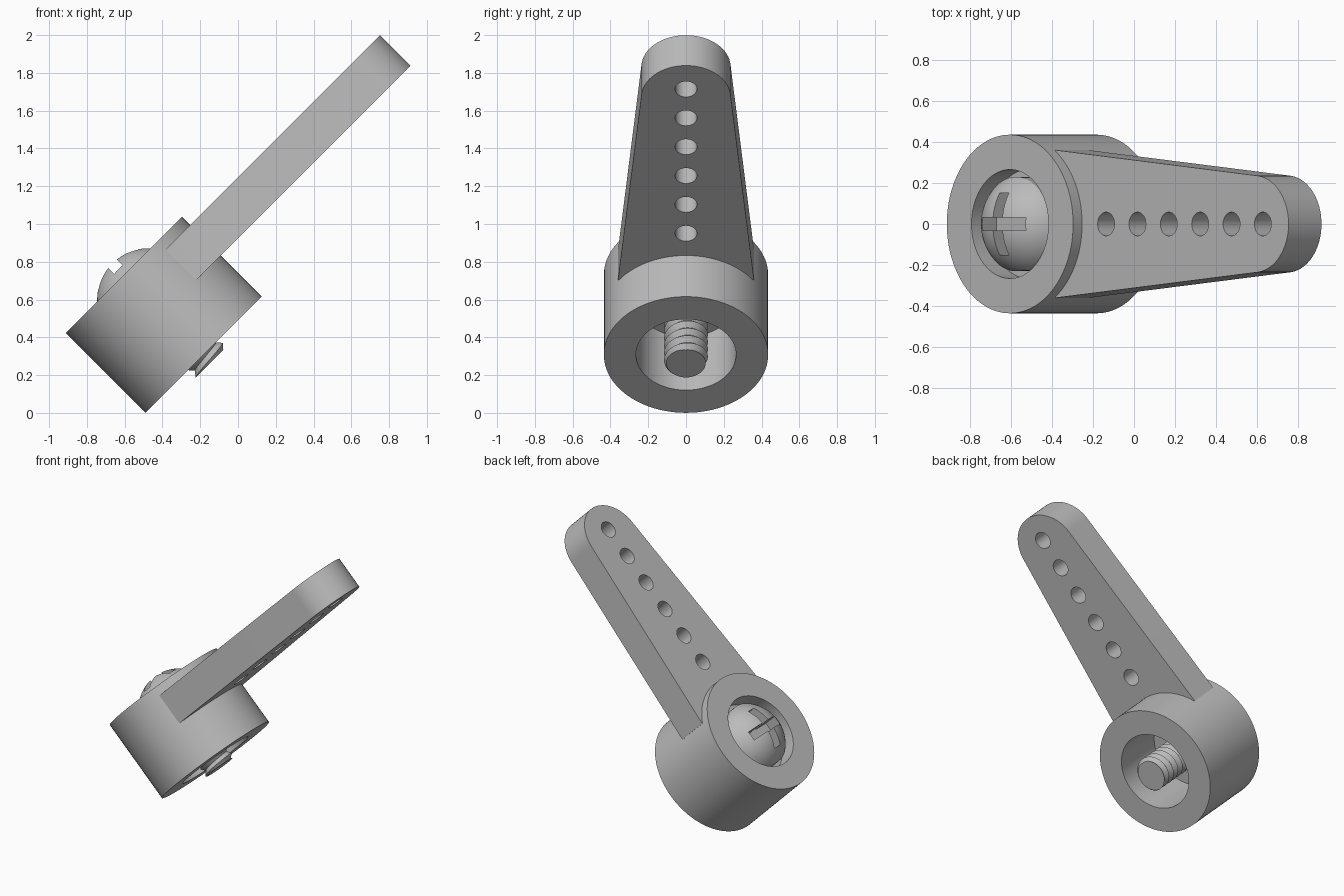
import bpy, bmesh, math
from mathutils import Matrix, Vector

if "Cube" in bpy.data.objects:
    bpy.data.objects.remove(bpy.data.objects["Cube"])

# Everything is built upright with the arm along +x, then tilted into place
PLACE = Matrix.Translation((-0.182, 0, 0.308)) @ Matrix.Rotation(math.radians(-45), 4, 'Y')
HUB_R, HUB_H = 0.435, 0.597
ARM_Z0, ARM_Z1 = 0.308, 0.535
SEGS = 96

grey = bpy.data.materials.new("plain grey")
grey.use_nodes = True
grey.diffuse_color = (0.5, 0.5, 0.5, 1)
grey.node_tree.nodes["Principled BSDF"].inputs["Base Color"].default_value = (0.5, 0.5, 0.5, 1)


def finish(name, bm):
    bmesh.ops.recalc_face_normals(bm, faces=bm.faces)
    mesh = bpy.data.meshes.new(name)
    bm.to_mesh(mesh)
    bm.free()
    mesh.materials.append(grey)
    obj = bpy.data.objects.new(name, mesh)
    bpy.context.collection.objects.link(obj)
    return obj


def prism(name, outline, z0, z1):
    bm = bmesh.new()
    base = bm.faces.new([bm.verts.new((x, y, z0)) for x, y in outline])
    top = bmesh.ops.extrude_face_region(bm, geom=[base])["geom"]
    bmesh.ops.translate(bm, vec=(0, 0, z1 - z0),
                        verts=[v for v in top if isinstance(v, bmesh.types.BMVert)])
    return finish(name, bm)


def arc(cx, r, start, end, n):
    return [(cx + r * math.cos(start + (end - start) * i / n),
             r * math.sin(start + (end - start) * i / n)) for i in range(n + 1)]


def cylinder(name, x, r, z0, z1, n=SEGS):
    return prism(name, arc(x, r, 0, math.tau, n)[:-1], z0, z1)


def box(name, hx, hy, z0, z1):
    return prism(name, [(-hx, -hy), (hx, -hy), (hx, hy), (-hx, hy)], z0, z1)


def combine(target, tool, operation):
    mod = target.modifiers.new(operation.lower(), 'BOOLEAN')
    mod.operation, mod.object, mod.solver = operation, tool, 'EXACT'
    bpy.context.view_layer.objects.active = target
    bpy.ops.object.modifier_apply(modifier=mod.name)
    bpy.data.objects.remove(tool)


# Hub joined with the tapered, round-ended arm
horn = cylinder("hub_and_arm", 0, HUB_R, 0, HUB_H)
tip_r, tip_x = 0.236, 1.621
lean = math.pi / 2 - 0.09
outline = [(0.25, -0.36)] + arc(tip_x, tip_r, -lean, lean, 40) + [(0.25, 0.36)]
combine(horn, prism("arm", outline, ARM_Z0, ARM_Z1), 'UNION')

# Recesses above and below the hub web, and the row of arm holes
combine(horn, cylinder("lower_recess", 0, 0.265, -0.1, 0.4), 'DIFFERENCE')
combine(horn, cylinder("upper_recess", 0, 0.265, 0.47, 0.8), 'DIFFERENCE')
for i in range(6):
    combine(horn, cylinder("arm_hole", 0.6 + 0.216 * i, 0.058, 0.2, 0.7, 32), 'DIFFERENCE')

# Domed screw head, made by spinning half its profile
dome_r, apex, head_r = 0.27, 0.685, 0.23
reach = math.asin(head_r / dome_r)
profile = [(0, 0.45), (head_r, 0.45)]
for i in range(17):
    a = reach * (1 - i / 16)
    profile.append((dome_r * math.sin(a), apex - dome_r + dome_r * math.cos(a)))
bm = bmesh.new()
points = [bm.verts.new((x, 0, z)) for x, z in profile]
edges = [bm.edges.new(pair) for pair in zip(points, points[1:])]
bmesh.ops.spin(bm, geom=points + edges, cent=(0, 0, 0), axis=(0, 0, 1),
               angle=math.tau, steps=64)
bmesh.ops.remove_doubles(bm, verts=bm.verts, dist=1e-5)
head = finish("screw_head", bm)

# Cross slot
slot = box("slot", 0.15, 0.032, 0.54, 0.8)
combine(slot, box("slot_across", 0.032, 0.15, 0.54, 0.8), 'UNION')
combine(head, slot, 'DIFFERENCE')

# Threaded shank: rows of crests and roots climbing in a helix
root, crest, pitch, low, high, n = 0.092, 0.116, 0.055, -0.055, 0.43, 48
bm = bmesh.new()
rows = []
for k in range(-5, 20):
    row = []
    for i in range(n):
        turn = i / n
        z = min(max((k / 2 + turn) * pitch, low), high)
        wave = 1 - abs(2 * ((z / pitch - turn) % 1) - 1)
        r = root + (crest - root) * wave
        row.append(bm.verts.new((r * math.cos(turn * math.tau), r * math.sin(turn * math.tau), z)))
    rows.append(row)
for k in range(len(rows) - 1):
    for i in range(n):
        if i < n - 1:
            quad = (rows[k][i], rows[k][i + 1], rows[k + 1][i + 1], rows[k + 1][i])
        elif k + 3 < len(rows):
            quad = (rows[k + 2][0], rows[k + 3][0], rows[k + 1][i], rows[k][i])
        else:
            continue
        bm.faces.new(quad)
bmesh.ops.remove_doubles(bm, verts=bm.verts, dist=1e-5)

# Flat end cap on the shank
end = [v for v in bm.verts if abs(v.co.z - low) < 1e-5]
end.sort(key=lambda v: math.atan2(v.co.y, v.co.x))
bm.faces.new(end)
shank = finish("screw_shank", bm)

# Smooth the round walls and tilt the assembly
for obj in (horn, head, shank):
    bpy.ops.object.select_all(action='DESELECT')
    obj.select_set(True)
    bpy.context.view_layer.objects.active = obj
    bpy.ops.object.shade_smooth_by_angle(angle=math.radians(25))
    obj.data.transform(PLACE)
